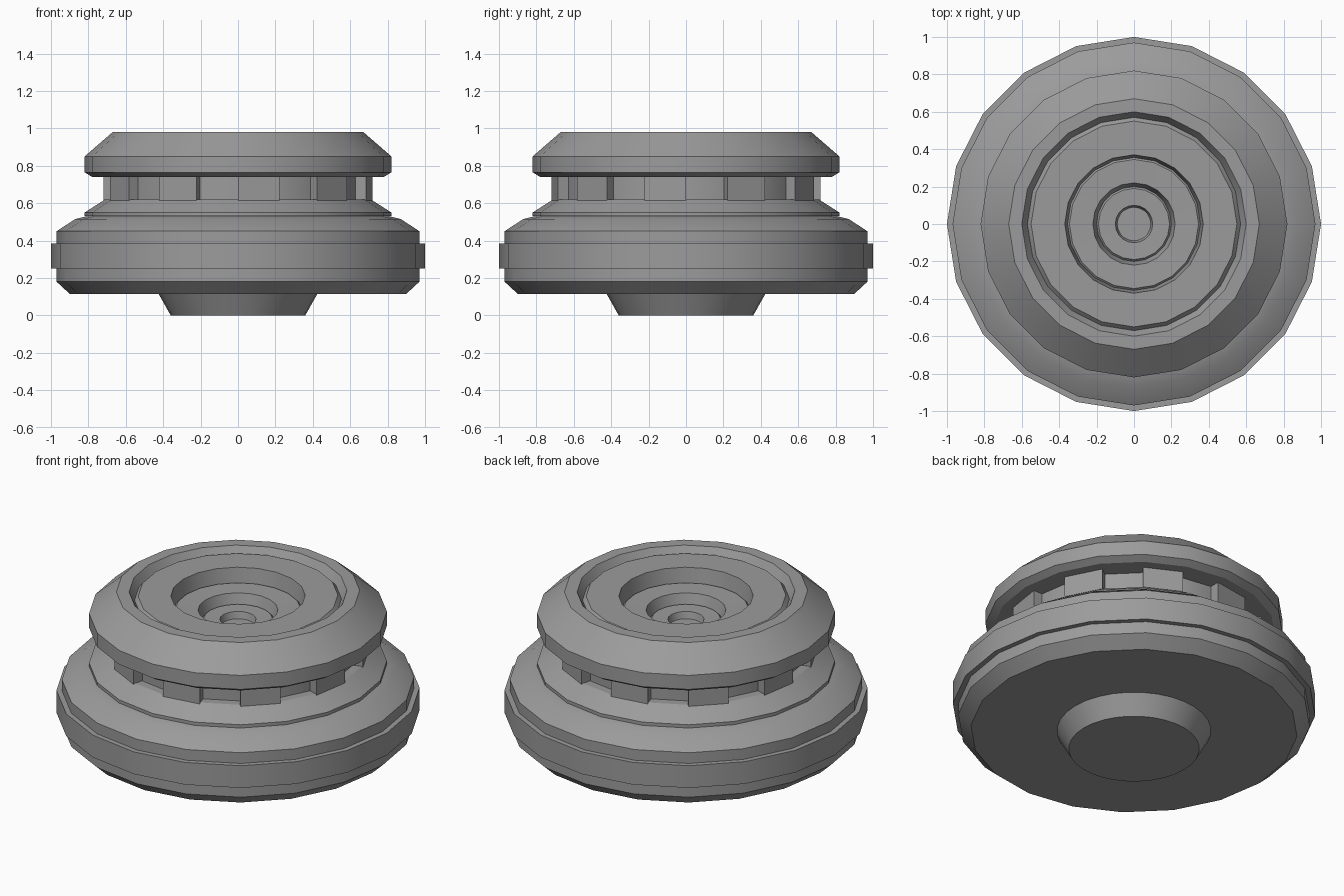
import bpy, bmesh
from math import cos, sin, radians

cube = bpy.data.objects.get("Cube")
if cube:
    bpy.data.objects.remove(cube, do_unlink=True)

SIDES = 20
grey = bpy.data.materials.new("mid grey")
grey.use_nodes = True
colour = (0.33, 0.33, 0.33, 1)
grey.diffuse_color = colour
grey.node_tree.nodes["Principled BSDF"].inputs["Base Color"].default_value = colour


def finish(name, bm, smooth=True):
    bmesh.ops.recalc_face_normals(bm, faces=bm.faces)
    mesh = bpy.data.meshes.new(name)
    bm.to_mesh(mesh)
    bm.free()
    mesh.materials.append(grey)
    obj = bpy.data.objects.new(name, mesh)
    bpy.context.collection.objects.link(obj)
    if smooth:
        bpy.ops.object.select_all(action="DESELECT")
        obj.select_set(True)
        bpy.context.view_layer.objects.active = obj
        bpy.ops.object.shade_smooth_by_angle(angle=radians(25))
    return obj


def turned(name, profile, sides=SIDES, closed=False):
    """Revolve (radius, height) points; an open profile gets end caps."""
    bm = bmesh.new()
    rings = []
    for r, z in profile:
        rings.append([bm.verts.new((r * cos(radians(360 * i / sides)),
                                    r * sin(radians(360 * i / sides)), z))
                      for i in range(sides)])
    pairs = list(zip(rings, rings[1:]))
    if closed:
        pairs.append((rings[-1], rings[0]))
    else:
        bm.faces.new(rings[0])
        bm.faces.new(rings[-1])
    for a, b in pairs:
        for i in range(sides):
            j = (i + 1) % sides
            bm.faces.new((a[i], a[j], b[j], b[i]))
    return finish(name, bm)


# Tapered foot
turned("foot", [(0.36, 0), (0.43, 0.125)], sides=32)

# Wide base with stepped shoulder
turned("base", [(0.90, 0.115), (0.97, 0.18), (0.97, 0.45), (0.87, 0.515),
                (0.81, 0.53), (0.82, 0.53), (0.82, 0.55), (0.71, 0.62)])

# Raised band around the base
turned("base_band", [(0.94, 0.25), (1, 0.25), (1, 0.385), (0.94, 0.385)], closed=True)

# Recessed neck
turned("neck", [(0.66, 0.60), (0.66, 0.75)])

# Cap with grooved rim and stepped well
turned("cap", [(0.60, 0.74), (0.78, 0.74), (0.82, 0.765), (0.82, 0.85),
               (0.67, 0.98), (0.60, 0.98), (0.57, 0.93), (0.55, 0.953),
               (0.37, 0.953), (0.355, 0.86), (0.345, 0.87), (0.22, 0.867),
               (0.20, 0.80), (0.19, 0.812), (0.10, 0.81), (0.09, 0.77)])

# Blocks on every other side of the neck
bm = bmesh.new()
for k in range(1, SIDES, 2):
    a, b = radians(18 * k), radians(18 * (k + 1))
    corners = [(0.64, a), (0.72, a), (0.72, b), (0.64, b)]
    low, high = [[bm.verts.new((r * cos(t), r * sin(t), z)) for r, t in corners]
                 for z in (0.615, 0.742)]
    bm.faces.new(low)
    bm.faces.new(high)
    for i in range(4):
        j = (i + 1) % 4
        bm.faces.new((low[i], low[j], high[j], high[i]))
finish("neck_blocks", bm, smooth=False)
